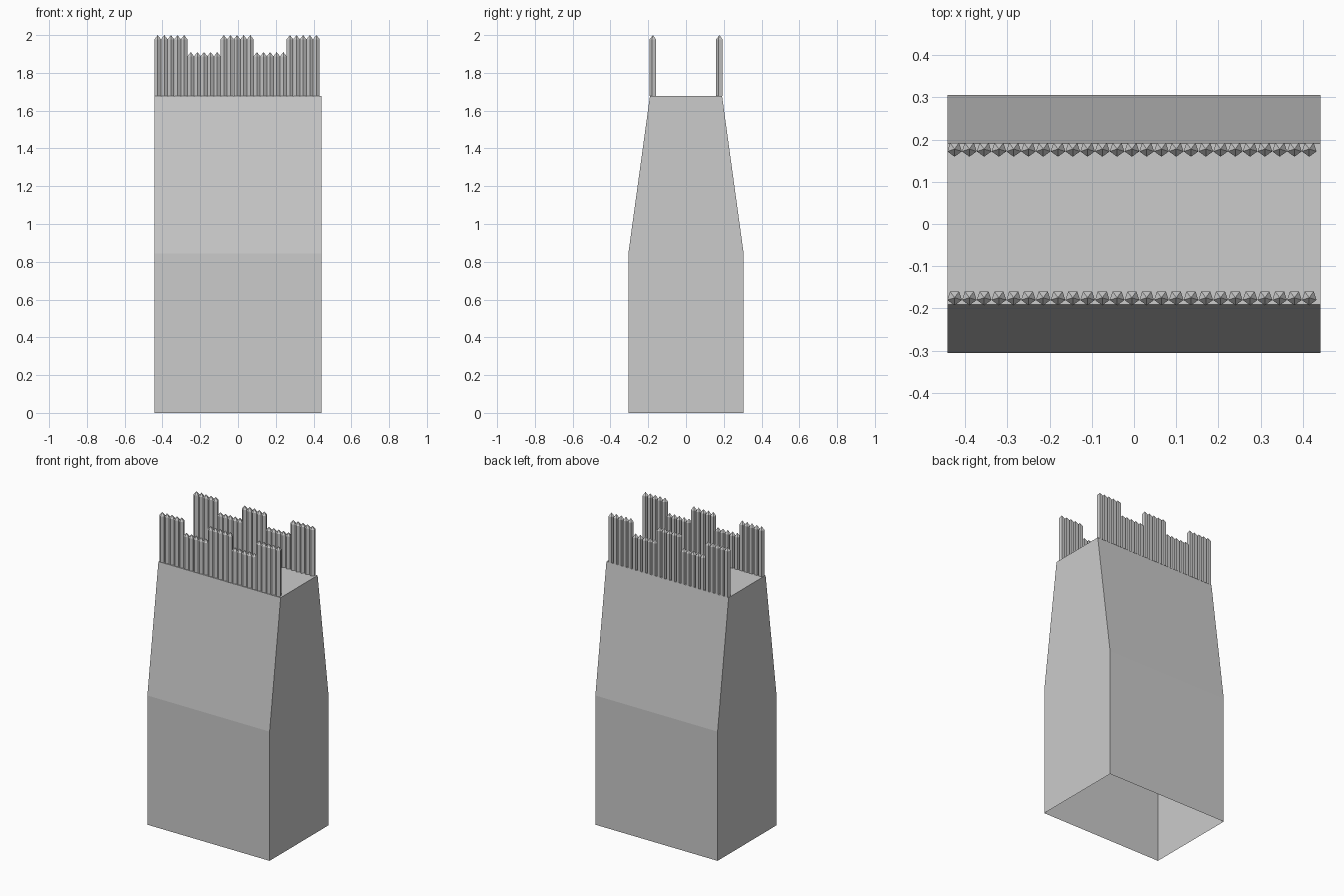
import bpy, bmesh, math

if "Cube" in bpy.data.objects:
    bpy.data.objects.remove(bpy.data.objects["Cube"])

def make_object(name, bm):
    bmesh.ops.recalc_face_normals(bm, faces=bm.faces[:])
    mesh = bpy.data.meshes.new(name)
    bm.to_mesh(mesh)
    bm.free()
    ob = bpy.data.objects.new(name, mesh)
    bpy.context.collection.objects.link(ob)
    return ob

# tapered tower shell: side profile extruded along x, underside open
half_width = 0.442
top_z = 1.677
profile = [(0.305, 0), (0.305, 0.845), (0.191, top_z),
           (-0.191, top_z), (-0.305, 0.845), (-0.305, 0)]
bm = bmesh.new()
left = [bm.verts.new((-half_width, y, z)) for y, z in profile]
right = [bm.verts.new((half_width, y, z)) for y, z in profile]
bm.faces.new(left)
bm.faces.new(right[::-1])
for i in range(len(profile) - 1):
    bm.faces.new((left[i], right[i], right[i + 1], left[i + 1]))
make_object("tower_body", bm)

# one five-sided pointed stake
def add_stake(bm, x, y, tip, r=0.0182):
    def ring(z):
        return [bm.verts.new((x + r * math.cos(-math.pi / 2 + k * math.tau / 5),
                              y + r * math.sin(-math.pi / 2 + k * math.tau / 5), z))
                for k in range(5)]
    base, shoulder = ring(top_z), ring(tip - 0.022)
    apex = bm.verts.new((x, y, tip))
    bm.faces.new(base[::-1])
    for k in range(5):
        n = (k + 1) % 5
        bm.faces.new((base[k], base[n], shoulder[n], shoulder[k]))
        bm.faces.new((shoulder[k], shoulder[n], apex))

# palisade rows: groups of five, alternating tall and short
for name, y in (("front_palisade", -0.1745), ("back_palisade", 0.1775)):
    bm = bmesh.new()
    for i in range(25):
        tip = 2.0 if (i // 5) % 2 == 0 else 1.91
        add_stake(bm, -0.425 + 0.035 * i, y, tip)
    make_object(name, bm)
